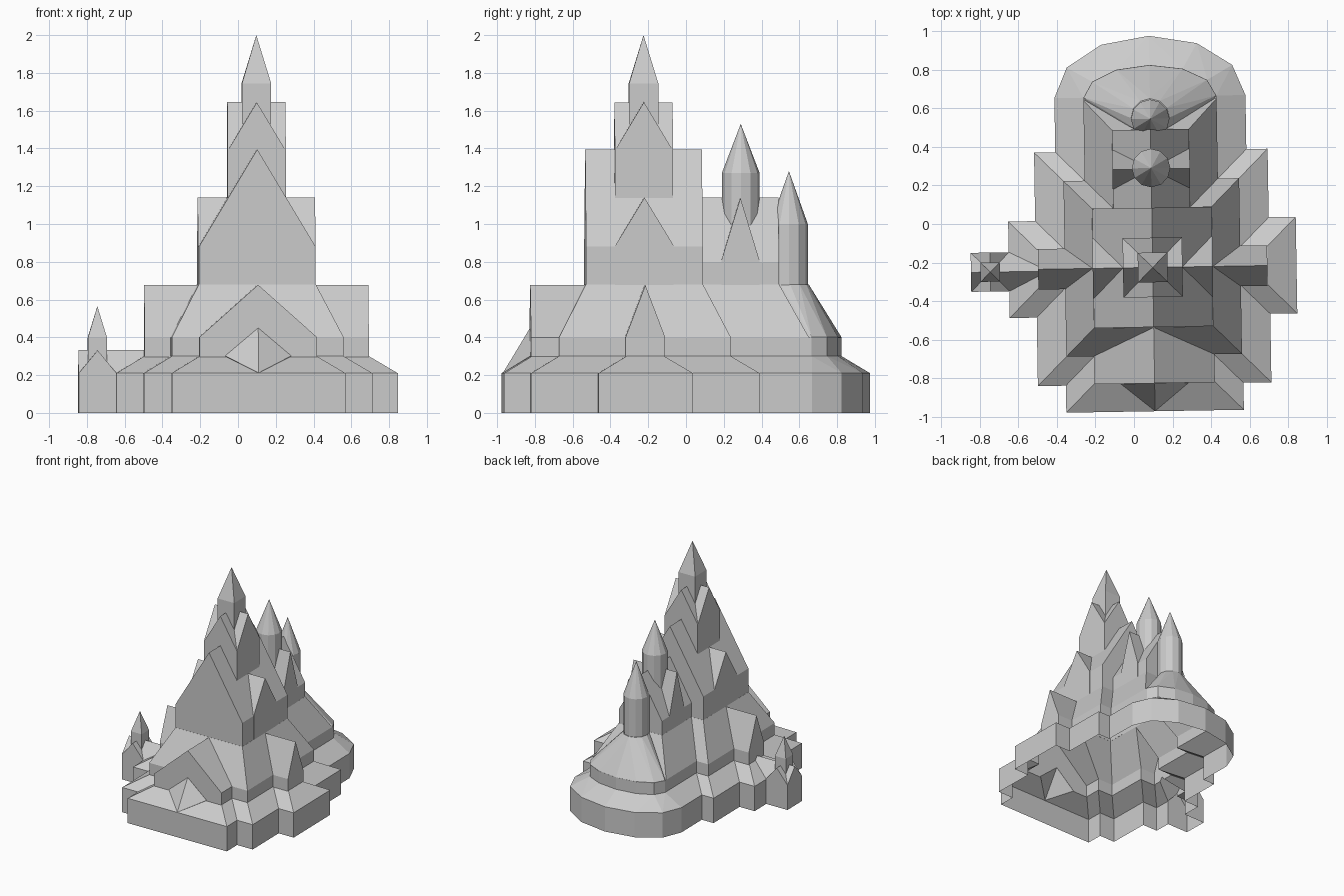
import bpy, bmesh, math
from mathutils import Matrix, Vector

cube = bpy.data.objects.get("Cube")
if cube:
    bpy.data.objects.remove(cube, do_unlink=True)

stone = bpy.data.materials.new("grey stone")
stone.use_nodes = True
GREY = (0.6, 0.6, 0.6, 1)
stone.diffuse_color = GREY
stone.node_tree.nodes["Principled BSDF"].inputs["Base Color"].default_value = GREY


def solid(name, points):
    """Closed convex block around the points."""
    bm = bmesh.new()
    for p in points:
        bm.verts.new(Vector(p))
    bmesh.ops.remove_doubles(bm, verts=bm.verts, dist=0.0001)
    bmesh.ops.convex_hull(bm, input=bm.verts)
    bmesh.ops.delete(bm, geom=[v for v in bm.verts if not v.link_faces], context='VERTS')
    bmesh.ops.dissolve_limit(bm, angle_limit=0.005, verts=bm.verts, edges=bm.edges)
    bmesh.ops.recalc_face_normals(bm, faces=bm.faces)
    mesh = bpy.data.meshes.new(name)
    bm.to_mesh(mesh)
    bm.free()
    mesh.materials.append(stone)
    obj = bpy.data.objects.new(name, mesh)
    bpy.context.scene.collection.objects.link(obj)
    return obj


def rect(hw, y0, y1, z):
    return [(x, y, z) for x in (-hw, hw) for y in (y0, y1)]


def ring(cy, rx, ry, z, n=12):
    return [(rx * math.cos(i * math.tau / n), cy + ry * math.sin(i * math.tau / n), z)
            for i in range(n)]


def gable(name, axis, centre, hw, start, end, bottom, eave, ridge):
    """Gabled block with its ridge along the axis."""
    profile = [(-hw, bottom), (hw, bottom), (hw, eave), (-hw, eave), (0, ridge)]
    pts = []
    for along in (start, end):
        for side, z in profile:
            pts.append((along, centre + side, z) if axis == 'X' else (centre + side, along, z))
    return solid(name, pts)


def skirt(name, hw, y0, y1, step=0.15):
    """Plinth with a sloping top that runs in by one step."""
    return solid(name, rect(hw, y0, y1, 0) + rect(hw, y0, y1, 0.21)
                 + rect(hw - step, y0 + step, y1 - step, 0.3))


def apse_ring(inset, z):
    rx, ry = 0.495 - inset, 0.315 - inset
    return rect(rx, 0.2, 0.885, z) + ring(0.885, rx, ry, z)


def volume(mesh):
    bm = bmesh.new()
    bm.from_mesh(mesh)
    result = bm.calc_volume(signed=True)
    bm.free()
    return result


def merge(base, other):
    """Union the other block into the base; a block that will not merge stays separate."""
    least = max(volume(base.data), volume(other.data)) + 0.00001
    for solver in ('MANIFOLD', 'EXACT'):
        mod = base.modifiers.new("union", 'BOOLEAN')
        mod.operation = 'UNION'
        mod.solver = solver
        mod.object = other
        bpy.context.view_layer.update()
        graph = bpy.context.evaluated_depsgraph_get()
        mesh = bpy.data.meshes.new_from_object(base.evaluated_get(graph))
        base.modifiers.clear()
        if volume(mesh) > least:
            base.data = mesh
            bpy.data.objects.remove(other, do_unlink=True)
            return


parts = [
    # Plinths
    skirt("main_plinth", 0.605, -0.605, 0.605),
    skirt("front_plinth", 0.46, -0.745, 0.3),
    skirt("transept_plinth", 0.745, -0.25, 0.25),
    solid("apse_plinth", apse_ring(0, 0) + apse_ring(0, 0.21) + apse_ring(0.15, 0.3)),
    # Lower walls and lean-to roofs
    solid("main_aisle", rect(0.455, -0.455, 0.455, 0.1) + rect(0.455, -0.455, 0.455, 0.4)
          + rect(0.31, -0.31, 0.31, 0.68)),
    solid("back_aisle", rect(0.345, 0, 0.87, 0.11) + rect(0.345, 0, 0.87, 0.4)
          + rect(0.2, 0, 0.715, 0.68)),
    solid("apse_wall", apse_ring(0.151, 0.12) + apse_ring(0.151, 0.4)),
    solid("apse_roof", ring(0.885, 0.343, 0.163, 0.2) + ring(0.885, 0.343, 0.163, 0.401)
          + ring(0.775, 0.1, 0.1, 0.68)),
    gable("front_hall", 'Y', 0, 0.312, -0.6, 0, 0.13, 0.4, 0.678),
    gable("low_transept", 'X', 0, 0.105, -0.594, 0.594, 0.14, 0.4, 0.676),
    solid("front_porch", [(0, -0.601, 0.45), (0, -0.744, 0.212), (0, -0.5, 0.1), (0, -0.5, 0.45),
                          (-0.175, -0.601, 0.302), (0.175, -0.601, 0.302)]),
    # Upper halls
    gable("nave", 'Y', 0, 0.309, -0.309, 0.309, 0.15, 0.88, 1.395),
    gable("high_transept", 'X', 0, 0.155, -0.311, 0.311, 0.5, 0.885, 1.14),
    gable("back_nave", 'Y', 0, 0.199, 0.1, 0.714, 0.16, 0.8, 1.14),
    gable("back_dormers", 'X', 0.51, 0.1, -0.201, 0.201, 0.51, 0.81, 1.138),
    # Crossing tower
    gable("crossing_gable_x", 'X', 0, 0.153, -0.154, 0.154, 0.7, 1.39, 1.645),
    gable("crossing_gable_y", 'Y', 0, 0.153, -0.154, 0.154, 0.71, 1.39, 1.644),
    # Small side chapel
    gable("chapel_gable_x", 'X', -0.01, 0.1, -0.942, -0.58, 0, 0.212, 0.332),
    gable("chapel_gable_y", 'Y', -0.842, 0.099, -0.111, 0.091, 0, 0.211, 0.331),
]

# Merge the blocks into one shell
shell = parts[0]
for block in parts[1:]:
    merge(shell, block)
shell.name = "castle_shell"

# Open the underside
bm = bmesh.new()
bm.from_mesh(shell.data)
floor = [f for f in bm.faces if all(v.co.z < 0.001 for v in f.verts)]
bmesh.ops.delete(bm, geom=floor, context='FACES')
for f in bm.faces:
    f.material_index = 0
    f.smooth = False
bm.to_mesh(shell.data)
bm.free()


# Square spires
def spire(name, x, y, r, bottom, eave, tip):
    sq = [(x + i * r, y + j * r) for i in (-1, 1) for j in (-1, 1)]
    solid(name, [(a, b, z) for a, b in sq for z in (bottom, eave)] + [(x, y, tip)])


spire("main_spire", 0, 0, 0.077, 1.5, 1.745, 2.0)
spire("chapel_spire", -0.842, -0.01, 0.05, 0.25, 0.4, 0.565)


# Round towers with cone roofs
def round_tower(name, y, bottom, eave, tip):
    solid(name, ring(y, 0.1, 0.1, bottom) + ring(y, 0.1, 0.1, eave) + [(0, y, tip)])


round_tower("bell_tower", 0.515, 0.9, 1.27, 1.53)
round_tower("apse_tower", 0.77, 0.64, 1.0, 1.28)

# The whole plan sits off centre and is turned very slightly
place = Matrix.Translation((0.097, -0.225, 0)) @ Matrix.Rotation(math.radians(0.95), 4, 'Z')
for obj in bpy.context.scene.objects:
    if obj.type == 'MESH' and stone.name in obj.data.materials:
        obj.data.transform(place)
